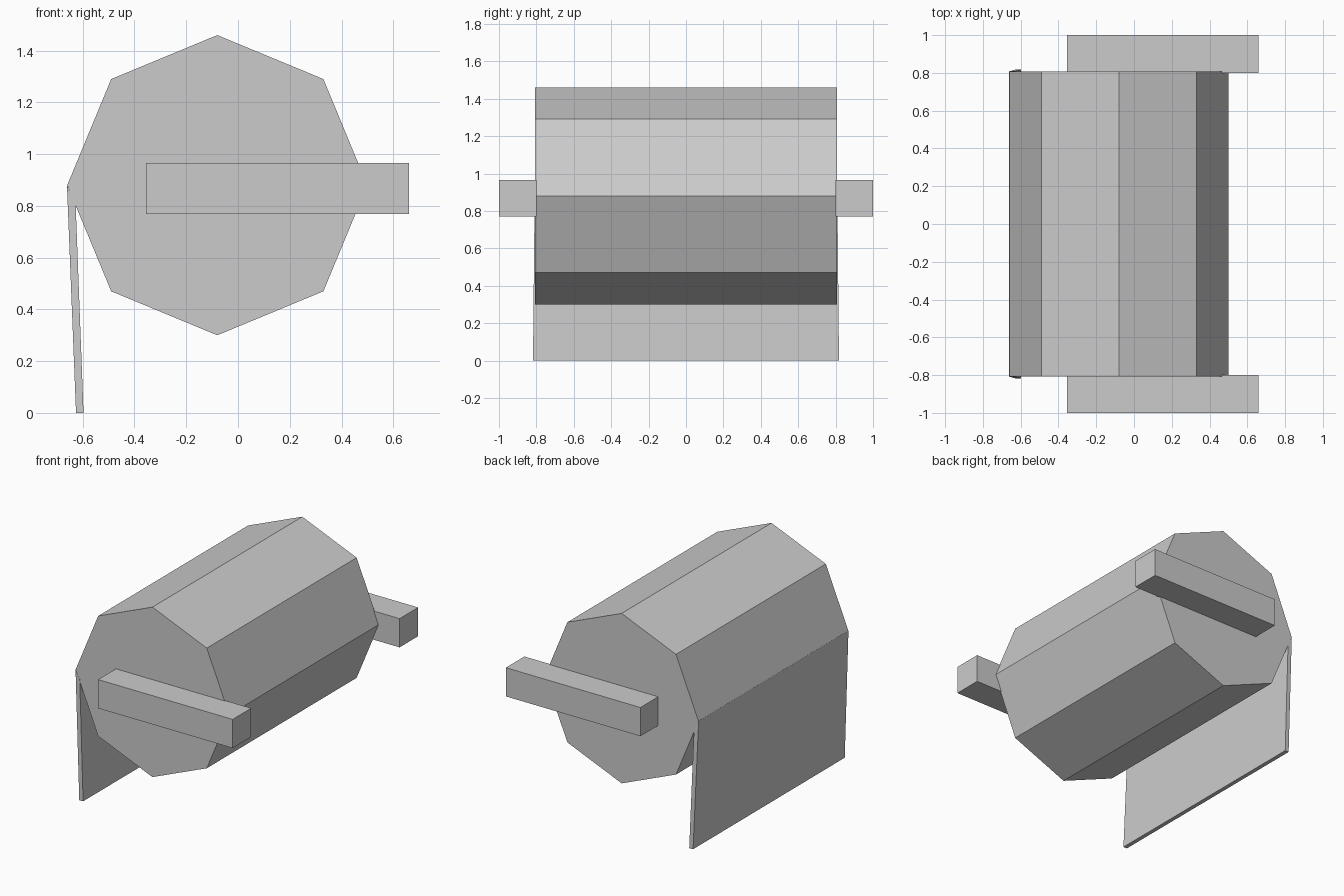
import bpy, bmesh
from math import cos, sin, pi

if "Cube" in bpy.data.objects:
    bpy.data.objects.remove(bpy.data.objects["Cube"])


def prism(name, profile, y_half):
    """Solid with an x-z profile; y_half gives the half width at each profile point."""
    bm = bmesh.new()
    front = [bm.verts.new((x, -h, z)) for (x, z), h in zip(profile, y_half)]
    back = [bm.verts.new((x, h, z)) for (x, z), h in zip(profile, y_half)]
    n = len(profile)
    bm.faces.new(front)
    bm.faces.new(back[::-1])
    for i in range(n):
        j = (i + 1) % n
        bm.faces.new((front[i], back[i], back[j], front[j]))
    bmesh.ops.recalc_face_normals(bm, faces=bm.faces)
    mesh = bpy.data.meshes.new(name)
    bm.to_mesh(mesh)
    bm.free()
    obj = bpy.data.objects.new(name, mesh)
    bpy.context.collection.objects.link(obj)
    return obj


def box(name, center, size):
    bpy.ops.mesh.primitive_cube_add(size=1, location=center)
    obj = bpy.context.object
    obj.name = name
    obj.scale = size
    bpy.ops.object.transform_apply(location=False, rotation=False, scale=True)
    return obj


# Eight-sided paper roll
octagon = [(-0.08 + 0.58 * cos(i * pi / 4), 0.88 + 0.58 * sin(i * pi / 4))
           for i in range(8)]
prism("paper_roll", octagon, [0.808] * 8)

# Loose sheet hanging from the roll, very slightly wider at the bottom
sheet = [(-0.661, 0.88), (-0.626, 0.0), (-0.597, 0.0), (-0.628, 0.82), (-0.643, 0.84)]
prism("hanging_sheet", sheet, [0.808, 0.818, 0.818, 0.81, 0.809])

# Holder arms at both ends of the roll
for name, side in (("front_arm", -1), ("back_arm", 1)):
    box(name, (0.152, side * 0.9, 0.867), (1.016, 0.2, 0.196))
